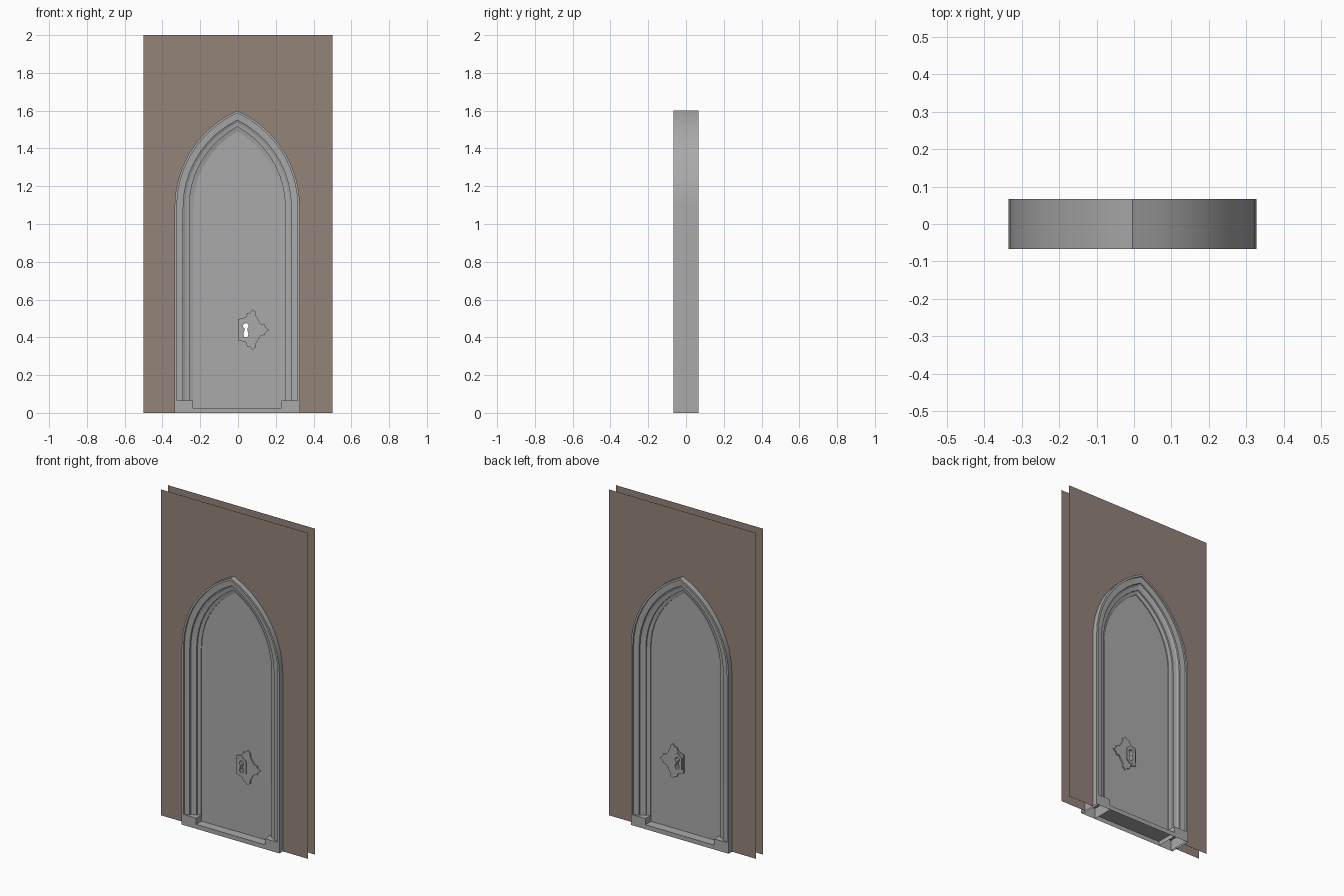
import bpy, bmesh, math
from mathutils import Vector

if "Cube" in bpy.data.objects:
    bpy.data.objects.remove(bpy.data.objects["Cube"])

CX = -0.004            # centre line of the doorway
SPRING = 1.09          # height where the arch starts
ARC_X = 0.227          # arc centres lie beyond the centre line, shared by all mouldings
SEG = 9


def material(name, col):
    m = bpy.data.materials.new(name)
    m.diffuse_color = (*col, 1)
    m.use_nodes = True
    m.node_tree.nodes["Principled BSDF"].inputs["Base Color"].default_value = m.diffuse_color
    return m


STONE = material("grey_stone", (0.40, 0.40, 0.40))
WALL = material("brown_wall", (0.295, 0.228, 0.19))


def finish(bm, name, mat, recalc=True):
    if recalc:
        bmesh.ops.recalc_face_normals(bm, faces=bm.faces[:])
    me = bpy.data.meshes.new(name)
    bm.to_mesh(me)
    bm.free()
    me.materials.append(mat)
    ob = bpy.data.objects.new(name, me)
    bpy.context.collection.objects.link(ob)
    return ob


def half_arch(w, z0):
    """Right half of the pointed outline: foot, springing, arc up to the apex."""
    r = w + ARC_X
    end = math.acos(ARC_X / r)
    pts = [(w, z0)]
    for i in range(SEG + 1):
        a = end * i / SEG
        pts.append((r * math.cos(a) - ARC_X, SPRING + r * math.sin(a)))
    return pts


def full_arch(w, z0):
    right = half_arch(w, z0)
    left = [(-x, z) for x, z in right[:-1]]
    return [(x + CX, z) for x, z in left + right[::-1]]


def slab(name, loops, y0, y1, mat):
    """Flat plate from an outline plus optional hole loops."""
    bm = bmesh.new()
    edges = []
    for lp in loops:
        vs = [bm.verts.new((x, y0, z)) for x, z in lp]
        edges += [bm.edges.new((vs[i - 1], vs[i])) for i in range(len(vs))]
    bmesh.ops.triangle_fill(bm, edges=edges, use_beauty=True, normal=Vector((0, -1, 0)))
    front = bm.faces[:]
    back = {v: bm.verts.new((v.co.x, y1, v.co.z)) for v in bm.verts[:]}
    for f in front:
        bm.faces.new([back[v] for v in reversed(f.verts[:])])
    for e in edges:
        a, b = e.verts
        bm.faces.new((a, b, back[b], back[a]))
    return finish(bm, name, mat)


def open_box(name, x0, x1, y, z):
    """Box without a bottom."""
    bm = bmesh.new()
    bmesh.ops.create_cube(bm, size=1)
    for v in bm.verts:
        v.co = (x0 if v.co.x < 0 else x1, math.copysign(y, v.co.y), 0 if v.co.z < 0 else z)
    bm.normal_update()
    bmesh.ops.delete(bm, geom=[f for f in bm.faces if f.normal.z < -0.5], context='FACES_ONLY')
    return finish(bm, name, STONE, False)


# wall sheets around the opening, front and back
for name, y in (("wall_front", -0.034), ("wall_back", 0.034)):
    bm = bmesh.new()
    arch = full_arch(0.33, 0)
    apex = SEG + 1
    # split at the apex into two simple halves
    halves = [[(-0.5, 0)] + arch[:apex + 2] + [(CX, 2), (-0.5, 2)],
              arch[apex + 1:] + [(0.5, 0), (0.5, 2), (CX, 2)]]
    for pts in halves:
        f = bm.faces.new([bm.verts.new((x, y, z)) for x, z in pts])
        f.normal_update()
        if f.normal.y * y < 0:
            f.normal_flip()
    bmesh.ops.remove_doubles(bm, verts=bm.verts[:], dist=1e-5)
    finish(bm, name, WALL, False)

# moulded frame: stepped profile (half width, depth) swept around the arch
steps = [(0.233, 0.011), (0.233, 0.018), (0.254, 0.024), (0.254, 0.033), (0.275, 0.037),
         (0.286, 0.043), (0.286, 0.054), (0.32, 0.057), (0.32, 0.067), (0.332, 0.067)]
profile = [(w, -d) for w, d in steps] + [(w, d) for w, d in reversed(steps)]
bm = bmesh.new()
rows = []
for w, y in profile:
    foot = 0 if abs(y) > 0.06 else 0.06
    rows.append([bm.verts.new((x, y, z)) for x, z in full_arch(w, foot)])
for a, b in zip(rows, rows[1:]):
    for i in range(len(a) - 1):
        bm.faces.new((a[i], a[i + 1], b[i + 1], b[i]))
frame = finish(bm, "arch_frame", STONE)
bpy.context.view_layer.objects.active = frame
frame.select_set(True)
bpy.ops.object.shade_smooth_by_angle(angle=math.radians(12))

# plinth blocks and sill, hollow below
open_box("plinth_left", CX - 0.32, CX - 0.233, 0.067, 0.065)
open_box("plinth_right", CX + 0.233, CX + 0.32, 0.067, 0.065)
open_box("sill", CX - 0.233, CX + 0.233, 0.067, 0.027)

# keyhole outline: round top with a flared foot
KX, KZ = 0.042, 0.44
keyhole = [(KX + 0.015 * math.cos(a), KZ + 0.02 + 0.015 * math.sin(a))
           for a in (math.radians(-60 + 300 * i / 12) for i in range(13))]
keyhole += [(KX + x, KZ + z) for x, z in
            ((-0.007, 0), (-0.014, -0.024), (-0.009, -0.037),
             (0.009, -0.037), (0.014, -0.024), (0.007, 0))]

# door leaves, the left one slightly proud at the front
leaf = [(0, 0.027)] + half_arch(0.233, 0.027)
slab("door_leaf_left", [[(CX - x, z) for x, z in leaf]], -0.014, 0.012, STONE)
slab("door_leaf_right", [[(CX + x, z) for x, z in leaf], keyhole], -0.012, 0.012, STONE)

# ornate lock plate, mirrored about its middle, showing on both faces of the door
upper = [(0.003, 0.056), (0.04, 0.066), (0.05, 0.09), (0.064, 0.09), (0.077, 0.107),
         (0.096, 0.092), (0.095, 0.074), (0.112, 0.045), (0.122, 0.03),
         (0.142, 0.028), (0.146, 0.014), (0.164, 0)]
plate = [(x, KZ + z) for x, z in upper] + [(x, KZ - z) for x, z in upper[-2::-1]]
slab("lock_plate", [plate, keyhole], -0.02, 0.02, STONE)

# raised keyhole surround
rim = [(KX + x, KZ + z) for x, z in
       ((0, 0.06), (0.031, 0.036), (0.031, -0.036), (0, -0.06), (-0.031, -0.036), (-0.031, 0.036))]
slab("keyhole_surround", [rim, keyhole], -0.026, 0.026, STONE)
